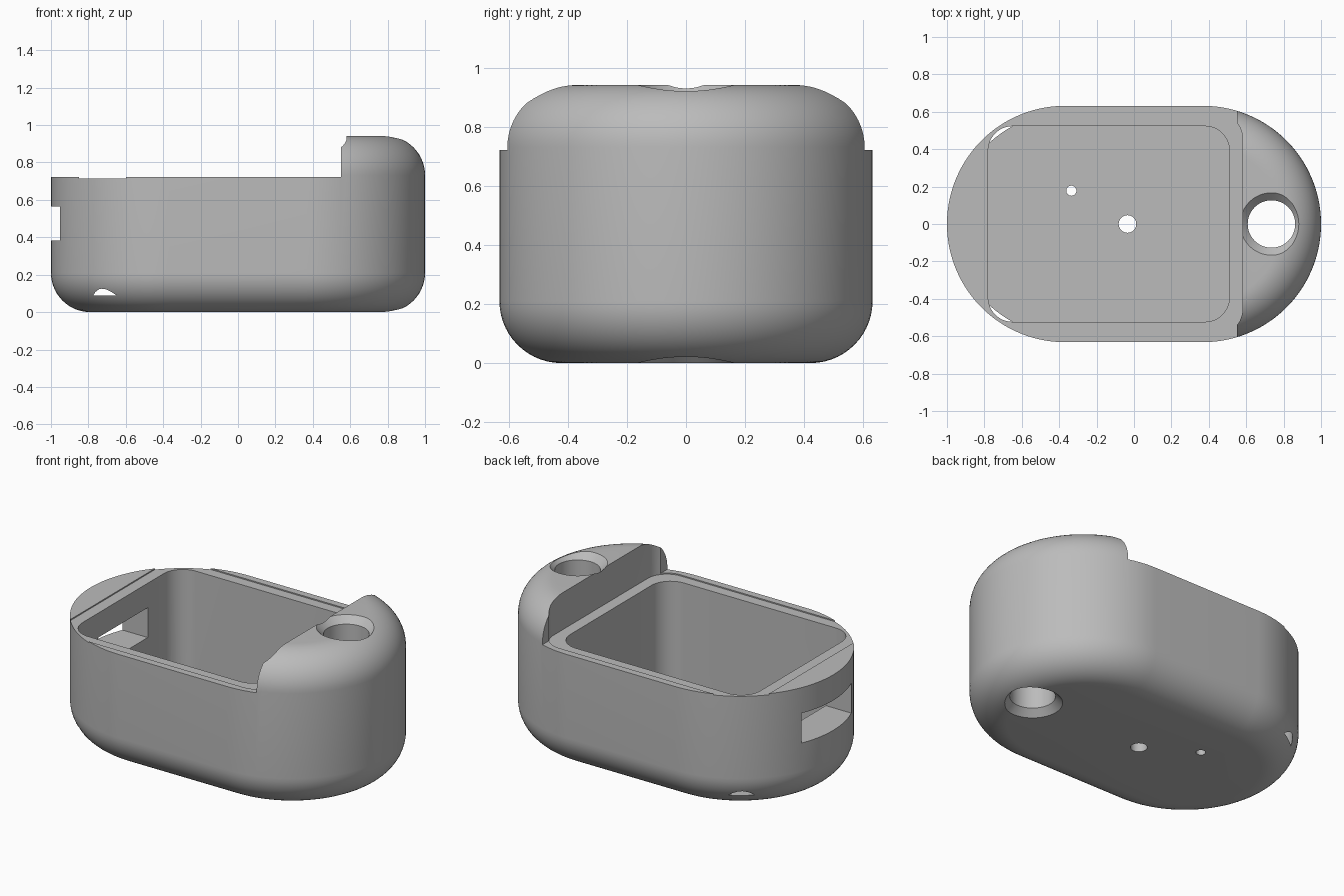
import bpy
import bmesh
from math import sin, cos, pi, radians

default = bpy.data.objects.get("Cube")
if default:
    bpy.data.objects.remove(default, do_unlink=True)

WIDTH, HEIGHT, FILLET = 0.632, 0.942, 0.21
RIM_Z, RECESS_Z, FLOOR_Z = 0.722, 0.715, 0.09

grey = bpy.data.materials.new("warm_grey")
grey.use_nodes = True
grey.diffuse_color = (0.5, 0.5, 0.5, 1)
grey.node_tree.nodes["Principled BSDF"].inputs["Base Color"].default_value = (0.5, 0.5, 0.5, 1)


def rounded_rect(x0, x1, half_y, r, steps):
    """Outline of a rectangle centred on y = 0 with rounded corners."""
    if r == 0:
        return [(x1, half_y), (x0, half_y), (x0, -half_y), (x1, -half_y)]
    pts = []
    corners = [(x1 - r, half_y - r), (x0 + r, half_y - r),
               (x0 + r, r - half_y), (x1 - r, r - half_y)]
    for q, (cx, cy) in enumerate(corners):
        for i in range(steps + 1):
            a = pi / 2 * (q + i / steps)
            p = (cx + r * cos(a), cy + r * sin(a))
            if not pts or abs(p[0] - pts[-1][0]) + abs(p[1] - pts[-1][1]) > 1e-5:
                pts.append(p)
    if abs(pts[0][0] - pts[-1][0]) + abs(pts[0][1] - pts[-1][1]) < 1e-5:
        pts.pop()
    return pts


def loft(name, layers):
    """Closed solid through matching outlines, given as (points, z)."""
    bm = bmesh.new()
    rings = [[bm.verts.new((x, y, z)) for x, y in pts] for pts, z in layers]
    n = len(rings[0])
    for low, high in zip(rings, rings[1:]):
        for i in range(n):
            j = (i + 1) % n
            bm.faces.new((low[i], low[j], high[j], high[i]))
    bm.faces.new(rings[0][::-1])
    bm.faces.new(rings[-1])
    mesh = bpy.data.meshes.new(name)
    bm.to_mesh(mesh)
    bm.free()
    obj = bpy.data.objects.new(name, mesh)
    bpy.context.collection.objects.link(obj)
    mesh.materials.append(grey)
    return obj


def block(name, x0, x1, half_y, r, z0, z1):
    outline = rounded_rect(x0, x1, half_y, r, 12)
    return loft(name, [(outline, z0), (outline, z1)])


def bore(name, cx, cy, profile):
    """Round cutter from (radius, z) pairs."""
    angles = [2 * pi * i / 48 for i in range(48)]
    return loft(name, [([(cx + r * cos(a), cy + r * sin(a)) for a in angles], z)
                       for r, z in profile])


# Housing: a stadium block with rounded top and bottom edges
quarter = [pi / 2 * i / 14 for i in range(15)]
levels = [(FILLET * (1 - sin(a)), FILLET * (1 - cos(a))) for a in quarter]
levels += [(inset, HEIGHT - z) for inset, z in reversed(levels)]
housing = loft("housing", [
    (rounded_rect(inset - 1, 1 - inset, WIDTH - inset, WIDTH - inset, 28), z)
    for inset, z in levels])

# Cutters: open top, lid recess, cavity, end slot, eyelet and floor holes
CHAMFER, EYE_R = 0.04, 0.127
wide = EYE_R + 2 * CHAMFER
cutters = [
    block("open_top", -1.2, 0.55, 0.9, 0, RIM_Z, 1.2),
    block("lid_recess", -0.85, 0.58, 0.588, 0.13, RECESS_Z, 1.25),
    block("cavity", -0.78, 0.51, 0.523, 0.13, FLOOR_Z, 1.3),
    block("end_slot", -1.3, -0.7, 0.24, 0, 0.382, 0.565),
    bore("eyelet", 0.735, 0, [
        (wide, -CHAMFER), (EYE_R, CHAMFER),
        (EYE_R, HEIGHT - CHAMFER), (wide, HEIGHT + CHAMFER)]),
    bore("centre_hole", -0.035, 0, [(0.047, -0.1), (0.047, 0.3)]),
    bore("small_hole", -0.335, 0.178, [(0.027, -0.1), (0.027, 0.3)]),
]

bpy.ops.object.select_all(action="DESELECT")
bpy.context.view_layer.objects.active = housing
housing.select_set(True)
for cutter in cutters:
    cutter.hide_render = True
    cut = housing.modifiers.new(cutter.name, "BOOLEAN")
    cut.operation = "DIFFERENCE"
    cut.solver = "EXACT"
    cut.object = cutter
    bpy.ops.object.modifier_apply(modifier=cut.name)
    bpy.data.objects.remove(cutter, do_unlink=True)

bpy.ops.object.shade_smooth_by_angle(angle=radians(30))
